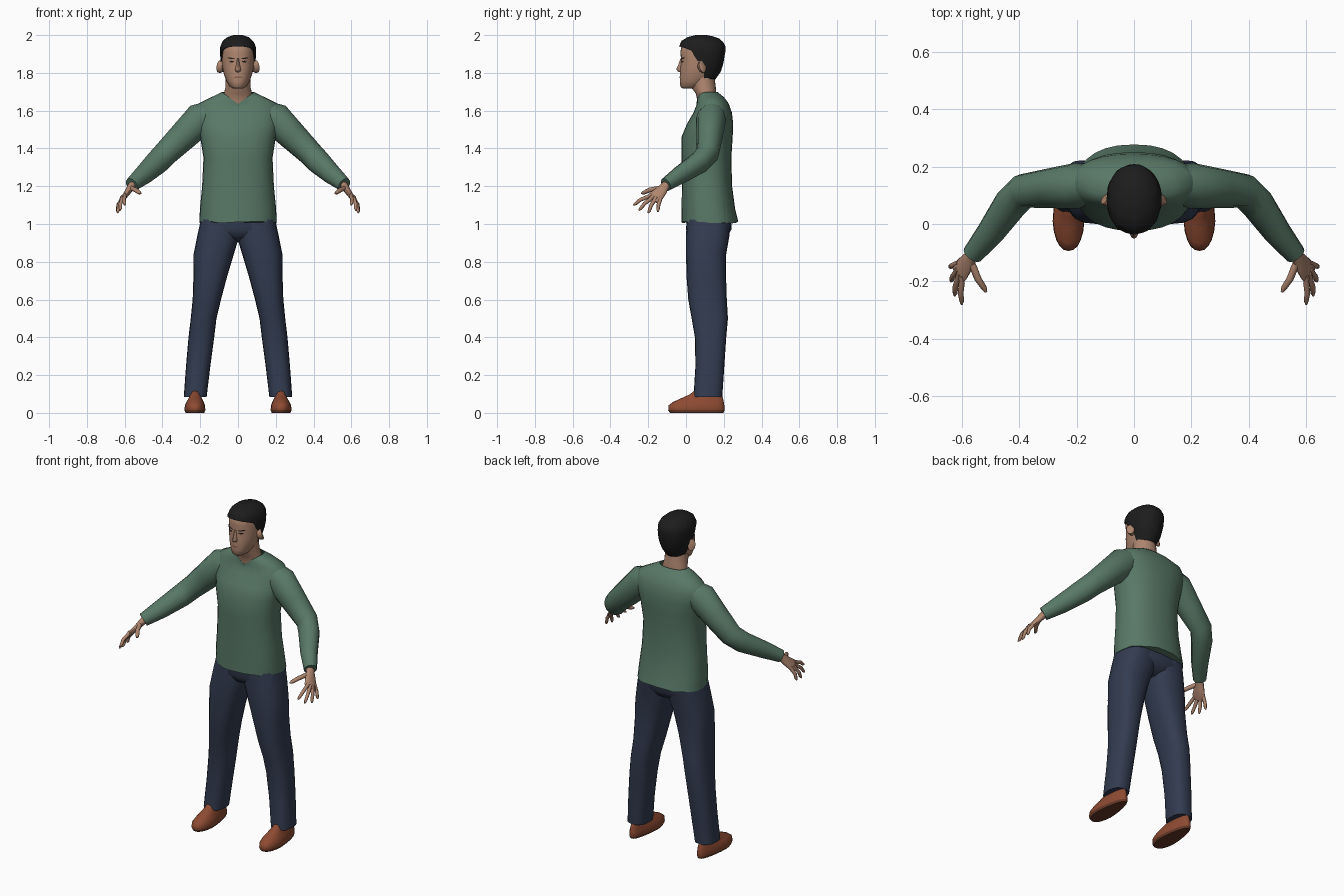
import bpy, bmesh, math, random
from mathutils import Vector
from mathutils.bvhtree import BVHTree

random.seed(4)
cube = bpy.data.objects.get("Cube")
if cube:
    bpy.data.objects.remove(cube, do_unlink=True)
parts = []


def material(name, r, g, b):
    m = bpy.data.materials.new(name)
    m.use_nodes = True
    m.diffuse_color = (r, g, b, 1)
    node = m.node_tree.nodes["Principled BSDF"]
    node.inputs["Base Color"].default_value = (r, g, b, 1)
    node.inputs["Roughness"].default_value = 0.8
    return m


SKIN = material("skin", 0.43, 0.24, 0.16)
HAIR = material("black_hair", 0.012, 0.012, 0.012)
GREEN = material("green_knit", 0.098, 0.188, 0.135)
NAVY = material("navy_cloth", 0.032, 0.044, 0.08)
LEATHER = material("brown_leather", 0.27, 0.07, 0.032)
SOLE = material("dark_sole", 0.13, 0.04, 0.02)
LIPS = material("lips", 0.27, 0.11, 0.085)
DARK = material("dark_eye", 0.02, 0.014, 0.012)


def finish(name, bm, mats):
    """Turn a bmesh into a named object."""
    bmesh.ops.recalc_face_normals(bm, faces=bm.faces)
    mesh = bpy.data.meshes.new(name)
    bm.to_mesh(mesh)
    bm.free()
    obj = bpy.data.objects.new(name, mesh)
    bpy.context.collection.objects.link(obj)
    for m in mats:
        mesh.materials.append(m)
    parts.append(obj)
    return obj


def loft(name, rings, mat, caps=(True, True), flip=1):
    """Bridge closed rings of points into a skin."""
    bm = bmesh.new()
    rows = [[bm.verts.new((p[0] * flip, p[1], p[2])) for p in r] for r in rings]
    n = len(rows[0])
    for a, b in zip(rows, rows[1:]):
        for i in range(n):
            j = (i + 1) % n
            bm.faces.new((a[i], a[j], b[j], b[i]))
    if caps[0]:
        bm.faces.new(rows[0])
    if caps[1]:
        bm.faces.new(rows[-1])
    return finish(name, bm, [mat])


def both(name, rings, mat):
    return [loft(side + name, rings, mat, flip=f) for side, f in (("left_", 1), ("right_", -1))]


def power(c, n):
    return math.copysign(abs(c) ** (2 / n), c)


def ring(z, x0, x1, y0, y1, n=2.2, sides=24, drop=0.0):
    """Level rounded section; drop lowers the middle of its front."""
    cx, cy = (x0 + x1) / 2, (y0 + y1) / 2
    pts = []
    for i in range(sides):
        a = math.tau * i / sides
        x = cx + (x1 - x0) / 2 * power(math.cos(a), n)
        y = cy + (y1 - y0) / 2 * power(math.sin(a), n)
        dip = drop * max(0, 1 - abs(x) / 0.085) if y < cy else 0
        pts.append(Vector((x, y, z - dip)))
    return pts


def tube(path, radii, wide=(0, 1, 0), sides=12):
    """Sections across a path, each with a wide and a thin radius."""
    path = [Vector(p) for p in path]
    out = []
    for i, p in enumerate(path):
        t = (path[min(i + 1, len(path) - 1)] - path[max(i - 1, 0)]).normalized()
        u = Vector(wide)
        u = (u - t * u.dot(t)).normalized()
        v = t.cross(u)
        a, b = radii[i]
        angles = [math.tau * k / sides for k in range(sides)]
        out.append([p + u * a * math.cos(q) + v * b * math.sin(q) for q in angles])
    return out


def interp(table, t):
    """Linear lookup in rows that begin with their key."""
    if t <= table[0][0]:
        return table[0][1:]
    for a, b in zip(table, table[1:]):
        if t <= b[0]:
            f = (t - a[0]) / (b[0] - a[0])
            return [p + (q - p) * f for p, q in zip(a[1:], b[1:])]
    return table[-1][1:]


# Sweater body with a V neckline: height, half width, front, back, drop
body = [(1.01, .204, -.024, .277, 0), (1.08, .202, -.023, .26, 0), (1.2, .19, -.022, .244, 0),
        (1.35, .183, -.024, .24, 0), (1.46, .2, -.024, .247, 0), (1.53, .215, .005, .25, 0),
        (1.59, .222, .04, .243, 0), (1.64, .205, .054, .225, .025),
        (1.672, .14, .056, .2, .05), (1.698, .086, .056, .168, .062)]
rings = [ring(z, -w, w, f, b, 2.3, 28, d) for z, w, f, b, d in body]
for p in rings[0]:
    p.z += random.uniform(-.007, .005)
loft("sweater_body", rings, GREEN, (True, False))

# Sleeves
both("sleeve", tube(
    [(.12, .145, 1.59), (.2, .133, 1.555), (.29, .125, 1.465), (.385, .115, 1.372),
     (.43, .07, 1.325), (.5, -.03, 1.26), (.563, -.107, 1.208)],
    [(.06, .07), (.08, .088), (.07, .077), (.06, .066), (.057, .064), (.047, .052), (.036, .038)]), GREEN)

# Hands
across = (-.02, -.065, .02)
both("palm", tube(
    [(.545, -.085, 1.225), (.566, -.112, 1.198), (.58, -.132, 1.175), (.603, -.162, 1.143), (.614, -.178, 1.128)],
    [(.024, .02), (.024, .02), (.033, .017), (.042, .014), (.036, .009)], across), SKIN)
fingers = {"index": ((.6, -.198, 1.147), (.6, -.28, 1.1)), "middle": ((.612, -.185, 1.135), (.625, -.25, 1.072)),
           "ring": ((.618, -.165, 1.13), (.638, -.2, 1.058)), "little": ((.616, -.137, 1.13), (.643, -.15, 1.065)),
           "thumb": ((.565, -.14, 1.19), (.515, -.237, 1.162))}
for label, (base, tip) in fingers.items():
    base, tip = Vector(base), Vector(tip)
    size = .013 if label == "thumb" else .0105
    path = [base.lerp(tip, f) for f in (-.2, .1, .5, .85, 1)]
    path[2] += Vector((.004, -.002, .005))
    both(label + "_finger", tube(path, [(size * k,) * 2 for k in (.9, 1, .95, .8, .35)], (1, 0, 0), 8), SKIN)

# Trousers: seat, then legs as height, inner, outer, front, back
seat = [(1.04, .19, .005, .24), (.97, .203, 0, .24), (.93, .15, .02, .215), (.905, .04, .07, .17)]
loft("trouser_seat", [ring(z, -w, w, f, b, 2.5) for z, w, f, b in seat], NAVY)
leg = [(1.03, -.01, .195, .005, .24), (.94, -.008, .215, 0, .23), (.84, .022, .235, 0, .213),
       (.72, .058, .236, .003, .212), (.6, .09, .24, .012, .216), (.5, .114, .25, .03, .222),
       (.4, .126, .262, .047, .213), (.25, .146, .275, .05, .203), (.085, .166, .287, .04, .192)]
both("trouser_leg", [ring(*r, 2.5, 20) for r in leg], NAVY)

# Shoes, narrower toward the heel, with a dark underside
shoe = [(0, .176, .28, -.085, .198), (.014, .17, .286, -.094, .205), (.04, .172, .284, -.092, .203),
        (.058, .178, .276, -.068, .2), (.08, .188, .265, -.02, .195), (.098, .194, .26, .02, .185),
        (.13, .2, .255, .06, .175)]
shoe_rings = [ring(*r, 2.3, 24) for r in shoe]
for r in shoe_rings:
    for p in r:
        p.x = .228 + (p.x - .228) * (1 - .28 * min(1, max(0, p.y / .15)))
for obj in both("shoe", shoe_rings, LEATHER):
    obj.data.materials.append(SOLE)
    for face in obj.data.polygons:
        if face.center.z < .01:
            face.material_index = 1

# Neck and head
neck = [(1.6, .07, .067, .16), (1.65, .078, .061, .161), (1.69, .075, .052, .161),
        (1.72, .067, .03, .158), (1.79, .064, .02, .15)]
loft("neck", [ring(z, -w, w, f, b, 2) for z, w, f, b in neck], SKIN)
skull = [(1.717, .026, -.018, .04), (1.728, .044, -.03, .09), (1.755, .06, -.033, .13), (1.79, .074, -.033, .16),
         (1.83, .083, -.03, .18), (1.87, .086, -.026, .19), (1.91, .086, -.03, .19),
         (1.95, .08, -.022, .18), (1.98, .05, .02, .14)]
head = loft("head", [ring(z, -w, w, f, b, 2.1, 28) for z, w, f, b in skull], SKIN)
nose = [(1.876, .007, -.03, .01), (1.845, .01, -.04, .01), (1.82, .017, -.051, .01),
        (1.808, .016, -.044, .01), (1.803, .008, -.032, .01)]
loft("nose", [ring(z, -w, w, f, b, 2, 12) for z, w, f, b in nose], SKIN)
both("ear", tube([(.078, .075, 1.83), (.092, .082, 1.832), (.1, .088, 1.834), (.102, .09, 1.835)],
                 [(.015, .025), (.021, .033), (.022, .034), (.015, .025)], (0, 1, .25)), SKIN)

# Painted face details laid on the head surface
bm = bmesh.new()
bm.from_mesh(head.data)
surface = BVHTree.FromBMesh(bm)
bm.free()


def patch(name, x, z, w, h, mat, tilt=0.0):
    bm = bmesh.new()

    def on_face(dx, dz):
        px, pz = x + dx, z + dz + tilt * dx
        hit = surface.ray_cast(Vector((px, -1, pz)), Vector((0, 1, 0)))[0]
        return bm.verts.new((px, hit.y - .0015, pz))
    mid = on_face(0, 0)
    rim = [on_face(w / 2 * math.cos(a), h / 2 * math.sin(a)) for a in (math.tau * i / 12 for i in range(12))]
    for i in range(12):
        bm.faces.new((mid, rim[i], rim[(i + 1) % 12]))
    finish(name, bm, [mat])


for side, f in (("left_", 1), ("right_", -1)):
    patch(side + "eye", .034 * f, 1.86, .026, .009, DARK)
    patch(side + "eyebrow", .036 * f, 1.877, .04, .007, HAIR, .15 * f)
patch("mouth", 0, 1.777, .046, .009, LIPS)

# Hair cap: its lower edge follows the hairline around the head
shape = [(1.76, .062, -.03, .15), (1.8, .079, -.03, .182), (1.85, .091, -.032, .196), (1.9, .096, -.035, .207),
         (1.94, .094, -.036, .208), (1.97, .08, -.022, .193), (1.99, .055, .01, .162), (2.0, .025, .05, .11)]
hairline = [(-1, 1.94), (-.7, 1.93), (-.4, 1.915), (-.22, 1.86), (0, 1.865), (.1, 1.82), (.3, 1.77), (1, 1.765)]
rows, cols, levels = [], 40, 9
for k in range(levels + 1):
    row = []
    for i in range(cols):
        a = math.tau * i / cols
        low = interp(hairline, math.sin(a))[0]
        z = low + (2.0 - low) * (1 - (1 - k / levels) ** 1.7)
        w, f, b = interp(shape, z)
        s = 1 + random.uniform(-.015, .015)
        row.append(Vector((w * s * power(math.cos(a), 2.15),
                           (f + b) / 2 + (b - f) / 2 * s * power(math.sin(a), 2.15), z)))
    rows.append(row)
inner = [Vector((p.x * .82, .085 + (p.y - .085) * .82, p.z + .004)) for p in rows[0]]
loft("hair", [inner] + rows, HAIR, (False, True))

# Smooth shading with sharp edges kept
bpy.ops.object.select_all(action="DESELECT")
for obj in parts:
    obj.select_set(True)
bpy.context.view_layer.objects.active = parts[0]
bpy.ops.object.shade_smooth_by_angle(angle=math.radians(50))
